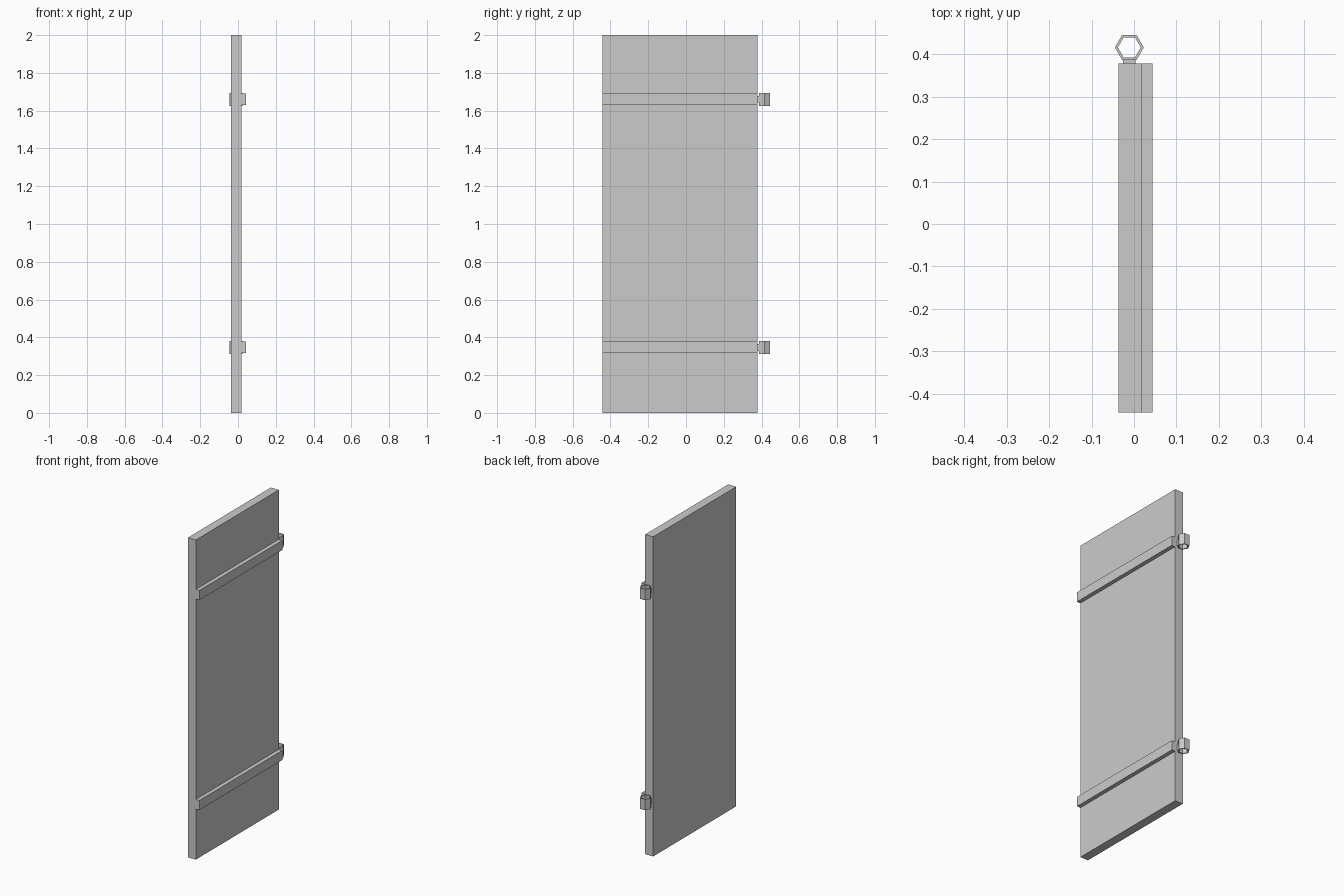
import bpy, bmesh, math

if "Cube" in bpy.data.objects:
    bpy.data.objects.remove(bpy.data.objects["Cube"])

Y0, Y1 = -0.443, 0.378          # door edges
HX, HY = -0.011, 0.4155         # hinge pin axis


def make_object(name, bm):
    bmesh.ops.recalc_face_normals(bm, faces=bm.faces)
    mesh = bpy.data.meshes.new(name)
    bm.to_mesh(mesh)
    bm.free()
    obj = bpy.data.objects.new(name, mesh)
    bpy.context.collection.objects.link(obj)
    return obj


def box(name, lo, hi):
    bm = bmesh.new()
    bmesh.ops.create_cube(bm, size=1)
    for v in bm.verts:
        v.co = [(a + b) / 2 + c * (b - a) for a, b, c in zip(lo, hi, v.co)]
    return make_object(name, bm)


def hex_ring(name, x, y, z0, z1, r_out, r_in):
    """Open six-sided tube with a wall, corners pointing along x."""
    bm = bmesh.new()
    section = [(r_out, z0), (r_out, z1), (r_in, z1), (r_in, z0)]
    loops = []
    for i in range(6):
        a = math.tau * i / 6
        loops.append([bm.verts.new((x + r * math.cos(a), y + r * math.sin(a), z))
                      for r, z in section])
    for i in range(6):
        p, q = loops[i], loops[(i + 1) % 6]
        for k in range(4):
            n = (k + 1) % 4
            bm.faces.new((p[k], q[k], q[n], p[n]))
    return make_object(name, bm)


# Door panel
box("door_panel", (-0.037, Y0, 0), (0.018, Y1, 2))

# Cross battens, each with a hinge knuckle and its mounting block
for label, z in (("lower", 0.346), ("upper", 1.660)):
    box(label + "_batten", (0.018, Y0, z - 0.029), (0.043, Y1, z + 0.031))
    hex_ring(label + "_hinge_ring", HX, HY, z - 0.034, z + 0.034, 0.034, 0.027)
    box(label + "_hinge_block", (HX - 0.015, Y1, z - 0.018),
        (HX + 0.015, HY - 0.0265, z + 0.018))
